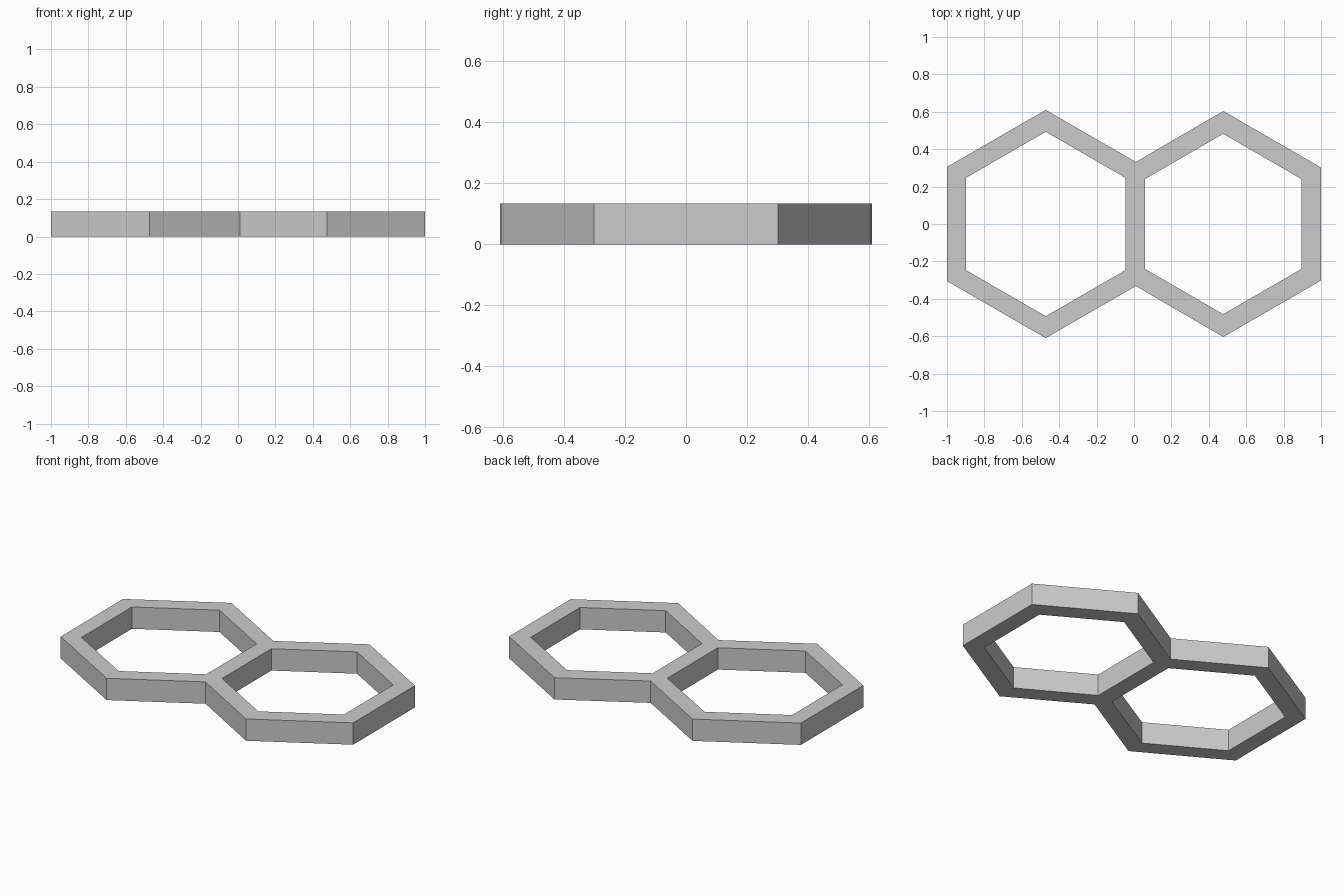
import bpy
import bmesh
from math import cos, sin, radians, sqrt

HEIGHT = 0.135

# Remove the default cube
cube = bpy.data.objects.get("Cube")
if cube:
    bpy.data.objects.remove(cube, do_unlink=True)

# Plain grey material
grey = bpy.data.materials.new("plain grey")
grey.use_nodes = True
colour = (0.6, 0.6, 0.6, 1)
grey.diffuse_color = colour
grey.node_tree.nodes["Principled BSDF"].inputs["Base Color"].default_value = colour


def hexagon(cx, radius):
    """Pointed-top hexagon corners, starting at the upper right."""
    angles = [radians(30 + 60 * i) for i in range(6)]
    return [(cx + radius * cos(a), radius * sin(a), 0) for a in angles]


# Centre x, outer radius and inner radius of each ring
left_ring = (-0.472, 0.61, 0.493)
right_ring = (0.477, 0.604, 0.482)

# Corners where the outer outlines meet, shared by both rings
cx, r = left_ring[:2]
joint_x = 0.01
joint_y = r - (joint_x - cx) / sqrt(3)
shared = {(0, 0): joint_y, (0, 5): -joint_y, (1, 2): joint_y, (1, 3): -joint_y}

# Flat welded frame made of mitred strips
bm = bmesh.new()
for n, (cx, outer_r, inner_r) in enumerate((left_ring, right_ring)):
    outer = hexagon(cx, outer_r)
    for (ring, corner), y in shared.items():
        if ring == n:
            outer[corner] = (joint_x, y, 0)
    outer = [bm.verts.new(p) for p in outer]
    inner = [bm.verts.new(p) for p in hexagon(cx, inner_r)]
    for i in range(6):
        j = (i + 1) % 6
        bm.faces.new((outer[i], outer[j], inner[j], inner[i]))
bmesh.ops.remove_doubles(bm, verts=bm.verts, dist=0.0005)

# Thicken the frame upwards
result = bmesh.ops.extrude_face_region(bm, geom=bm.faces[:], use_keep_orig=True)
top = [g for g in result["geom"] if isinstance(g, bmesh.types.BMVert)]
bmesh.ops.translate(bm, verts=top, vec=(0, 0, HEIGHT))
bmesh.ops.recalc_face_normals(bm, faces=bm.faces)

mesh = bpy.data.meshes.new("double_hexagon_frame")
bm.to_mesh(mesh)
bm.free()
mesh.materials.append(grey)
frame = bpy.data.objects.new("double_hexagon_frame", mesh)
bpy.context.collection.objects.link(frame)
